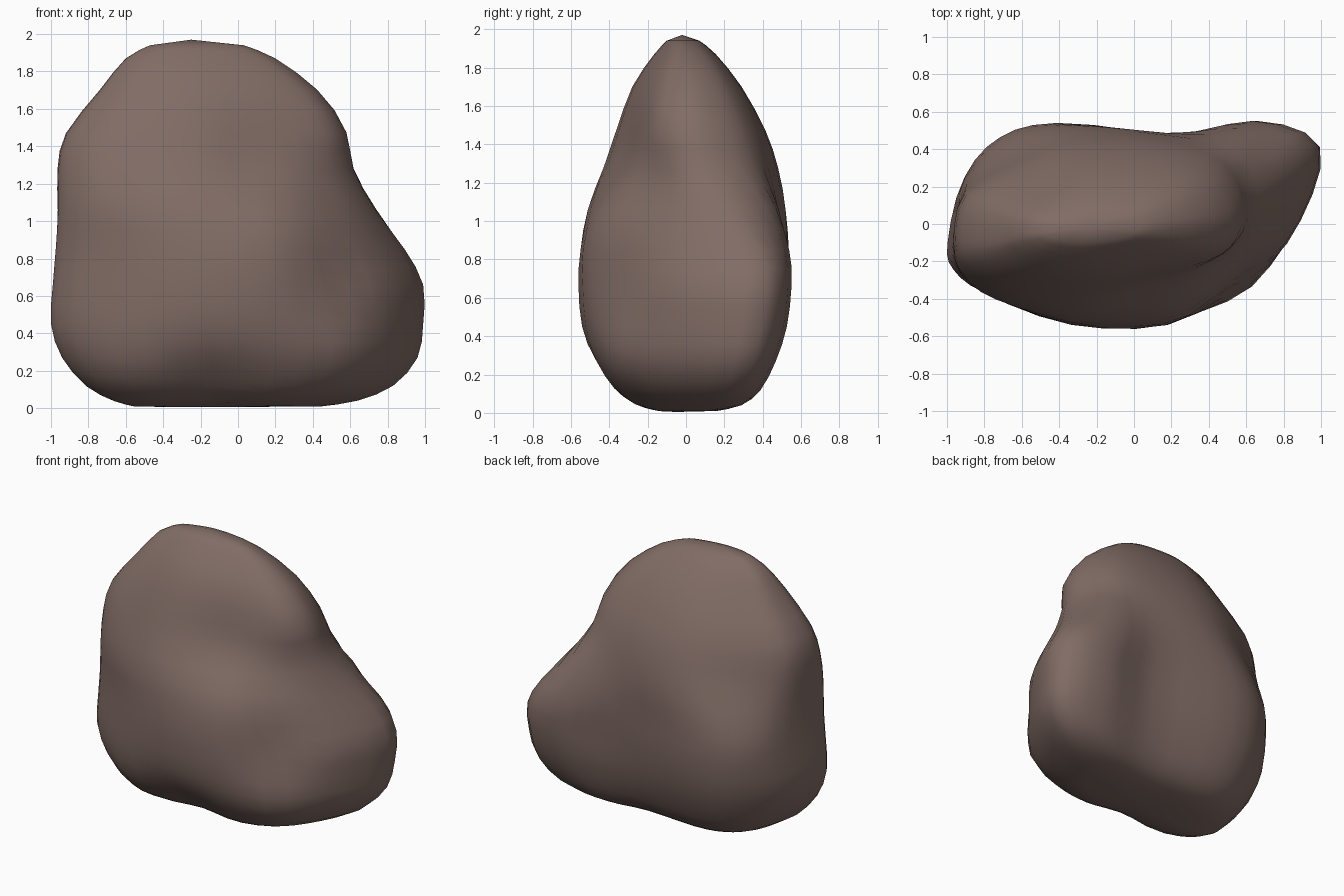
import bpy, bmesh, math
from mathutils import Vector

if "Cube" in bpy.data.objects:
    bpy.data.objects.remove(bpy.data.objects["Cube"])

# Plan outlines, same point order: left end, round the back, right end, front
LOWER = [(-1, -.1), (-.92, .26), (-.73, .47), (-.42, .545), (.2, .5), (.65, .56), (.97, .42),
         (.87, .02), (.61, -.35), (.17, -.55), (-.35, -.55), (-.8, -.38), (-.97, -.25)]
UPPER = [(-.96, -.05), (-.9, .2), (-.6, .38), (-.25, .5), (.2, .48), (.5, .37), (.62, .14),
         (.58, -.04), (.44, -.17), (.1, -.3), (-.3, -.37), (-.7, -.32), (-.9, -.2)]
# Height, x min, x max, y min, y max
LEVELS = [(.01, -.55, .45, -.2, .16), (.04, -.66, .64, -.3, .29), (.12, -.81, .83, -.4, .39),
          (.27, -.94, .96, -.49, .47), (.45, -1, .99, -.545, .53), (.66, -.99, .99, -.56, .555),
          (.85, -.975, .89, -.55, .55), (1.06, -.965, .73, -.52, .53), (1.28, -.965, .62, -.43, .48),
          (1.47, -.92, .57, -.365, .415), (1.7, -.74, .42, -.28, .29), (1.87, -.6, .2, -.165, .155),
          (1.94, -.47, .03, -.1, .07)]
# Hollows (positive depth) and swellings (negative): centre, radius, depth
DENTS = [((.56, -.34, .68), .25, .07), ((.5, -.2, 1.2), .2, .045), ((.1, -.38, 1.36), .2, .03),
         ((.3, .5, .6), .28, .03), ((-.12, -.42, .08), .24, .06), ((-.85, .4, .35), .25, .03),
         ((-.62, -.44, .17), .22, -.055), ((.5, -.1, 1.5), .18, -.025), ((.25, -.5, .95), .2, -.025),
         ((.62, .42, 1.12), .2, -.04), ((.55, -.35, .3), .2, -.035)]


def spline(a, b, c, d, t):
    return [.5 * (2 * q + (r - p) * t + (2 * p - 5 * q + 4 * r - s) * t * t
                  + (3 * q - p - 3 * r + s) * t ** 3) for p, q, r, s in zip(a, b, c, d)]


def unit_outline(pts, steps=3):
    n = len(pts)
    out = [spline(pts[i - 1], pts[i], pts[(i + 1) % n], pts[(i + 2) % n], k / steps)
           for i in range(n) for k in range(steps)]
    xs, ys = [p[0] for p in out], [p[1] for p in out]
    return [((x - min(xs)) / (max(xs) - min(xs)), (y - min(ys)) / (max(ys) - min(ys)))
            for x, y in out]


def dense_levels():
    n = len(LEVELS)
    for i in range(n - 1):
        for k in range(2):
            yield spline(LEVELS[max(i - 1, 0)], LEVELS[i], LEVELS[i + 1],
                         LEVELS[min(i + 2, n - 1)], k / 2)
    yield LEVELS[-1]


# Rock body: stacked sections closed at both ends
low, up = unit_outline(LOWER), unit_outline(UPPER)
bm = bmesh.new()
rings = []
for z, x0, x1, y0, y1 in dense_levels():
    f = min(max((z - .75) / .6, 0), 1)
    f = f * f * (3 - 2 * f)
    ring = []
    for (ax, ay), (bx, by) in zip(low, up):
        u, v = ax + (bx - ax) * f, ay + (by - ay) * f
        ring.append(bm.verts.new((x0 + (x1 - x0) * u, y0 + (y1 - y0) * v, z)))
    rings.append(ring)
n = len(low)
for a, b in zip(rings, rings[1:]):
    for i in range(n):
        j = (i + 1) % n
        bm.faces.new((a[i], b[i], b[j], a[j]))
for ring, tip in ((rings[0], (-.1, -.05, 0)), (rings[-1], (-.25, -.02, 1.97))):
    c = bm.verts.new(tip)
    for i in range(n):
        bm.faces.new((ring[i], ring[(i + 1) % n], c))
bmesh.ops.recalc_face_normals(bm, faces=bm.faces)
bm.normal_update()

# Press the hollows and swellings into the surface
moves = []
for v in bm.verts:
    d = sum(depth * math.exp(-((v.co - Vector(c)).length / r) ** 2) for c, r, depth in DENTS)
    moves.append((v, v.normal * d))
for v, m in moves:
    v.co -= m
    v.co.z = max(v.co.z, 0)

mesh = bpy.data.meshes.new("rock")
bm.to_mesh(mesh)
bm.free()
rock = bpy.data.objects.new("rock", mesh)
bpy.context.collection.objects.link(rock)
for p in mesh.polygons:
    p.use_smooth = True

mat = bpy.data.materials.new("brown_stone")
mat.diffuse_color = (.22, .15, .13, 1)
mat.use_nodes = True
mat.node_tree.nodes["Principled BSDF"].inputs["Base Color"].default_value = mat.diffuse_color
mesh.materials.append(mat)
